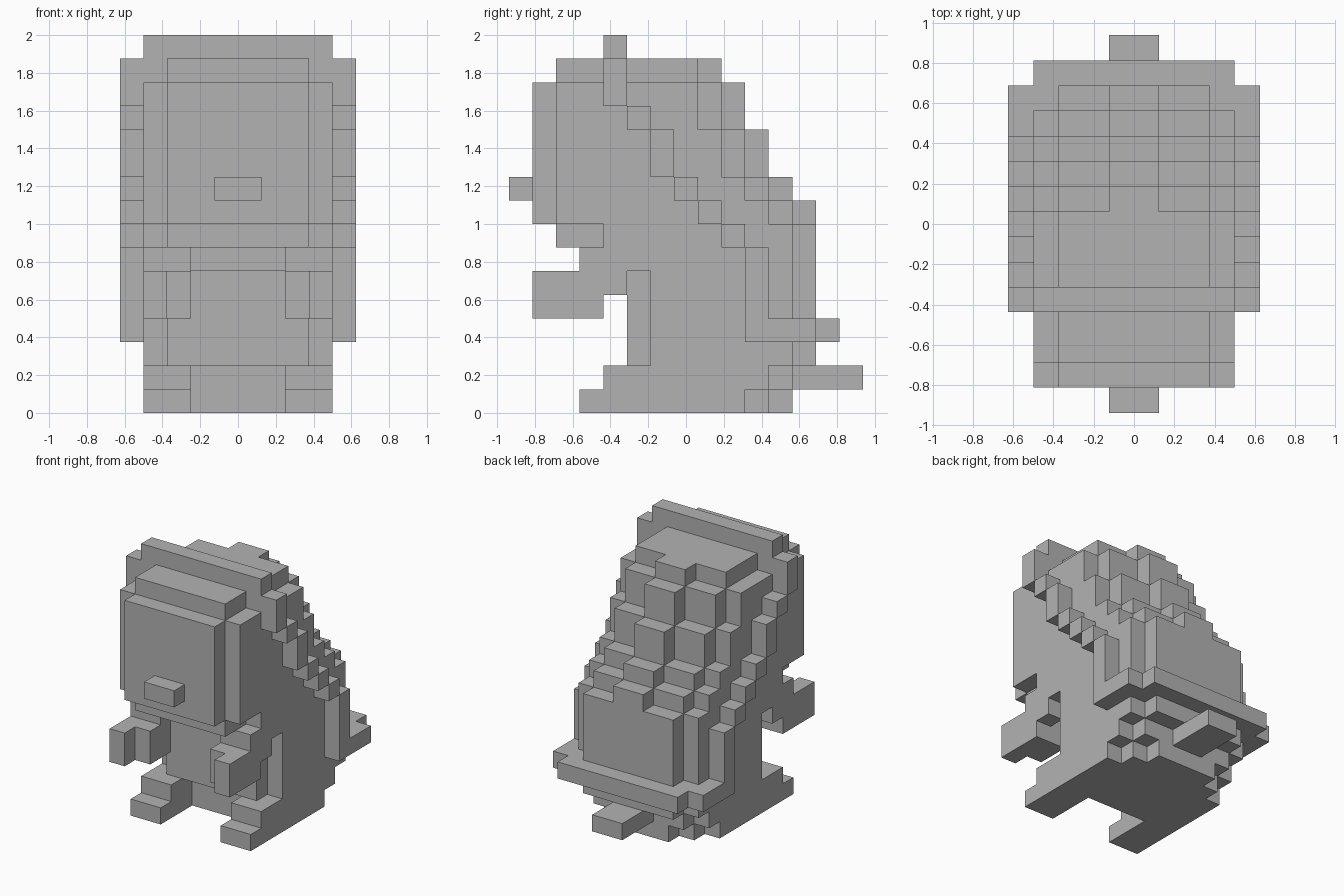
import bpy
import bmesh

UNIT = 0.125        # one block of the grid
Y_FRONT = -7.5      # front end of the grid, in blocks

cube = bpy.data.objects.get("Cube")
if cube:
    bpy.data.objects.remove(cube, do_unlink=True)

grey = bpy.data.materials.new("plain grey")
grey.use_nodes = True
GREY = (0.45, 0.45, 0.45, 1.0)
grey.diffuse_color = GREY
grey.node_tree.nodes["Principled BSDF"].inputs["Base Color"].default_value = GREY


def add_box(bm, x0, x1, y0, y1, z0, z1):
    """Add one box given in block units, with y counted from the front end."""
    made = bmesh.ops.create_cube(bm, size=1.0)
    for v in made["verts"]:
        v.co.x = UNIT * (x1 if v.co.x > 0 else x0)
        v.co.y = UNIT * ((y1 if v.co.y > 0 else y0) + Y_FRONT)
        v.co.z = UNIT * (z1 if v.co.z > 0 else z0)


def make_part(name, boxes):
    """Build a part; boxes that start at the middle span both sides, others are mirrored."""
    bm = bmesh.new()
    for inner, outer, *rest in boxes:
        if inner == 0:
            add_box(bm, -outer, outer, *rest)
        else:
            add_box(bm, inner, outer, *rest)
            add_box(bm, -outer, -inner, *rest)
    mesh = bpy.data.meshes.new(name)
    bm.to_mesh(mesh)
    bm.free()
    mesh.materials.append(grey)
    obj = bpy.data.objects.new(name, mesh)
    bpy.context.collection.objects.link(obj)
    return obj


# Head with a raised face plate, and the nose on it
make_part("head", [(0, 4, 2, 5, 8, 14), (0, 3, 2, 5, 7, 15)])
make_part("face_plate", [(0, 3, 1, 2, 8, 14)])
make_part("nose", [(0, 1, 0, 1, 9, 10)])

# Body: belly, flanks, chest and neck
make_part("body", [
    (0, 3, 5, 10, 2, 6),
    (0, 4, 6, 10, 2, 7),
    (0, 2, 4, 6, 6, 7),
    (0, 4, 4, 10, 7, 8),
])

# Arms: shoulder, elbow, forearm and inner hand
make_part("arms", [
    (2, 4, 3, 6, 6, 7),
    (3, 4, 4, 5, 5, 6),
    (3, 4, 1, 4, 4, 6),
    (2, 3, 2, 4, 4, 6),
])

# Legs with stepped toes
make_part("legs", [(2, 4, 3, 6, 0, 1), (2, 4, 4, 6, 1, 2)])

# Rump with rounded back corners, one step further out per level
rump = []
for level in range(3):
    for step, width in enumerate((4, 3, 2)):
        back = min(10 + level + step, 12 if level < 2 else 13)
        rump.append((0, width, 6, back, level, level + 1))
make_part("rump", rump)
make_part("tail", [(0, 1, 12, 15, 1, 2)])

# Sloping back of the hood: each level steps forward, the middle sticks out most
levels = (4, 8, 9, 10, 12, 14, 15)
columns = {
    1: (13, 13, 12, 11, 10, 9),
    3: (13, 12, 11, 10, 9, 8),
    4: (12, 11, 10, 9, 8),
}
hood = []
for width, backs in columns.items():
    for i, back in enumerate(backs):
        front = 6 if i == 0 else 4
        hood.append((0, width, front, back, levels[i], levels[i + 1]))
make_part("hood", hood)

# Rim of the hood: top bar, then a staircase down each side
rim = [(0, 4, 4, 5, 15, 16), (0, 4, 4, 5, 13, 15)]
heights = (15, 13, 12, 10, 9, 8, 7, 4)
for i in range(len(heights) - 1):
    rim.append((4, 5, 4 + i, 5 + i, heights[i + 1], heights[i]))
make_part("hood_rim", rim)

# Flared hem around the bottom of the hood
make_part("hood_hem", [(0, 5, 10, 13, 3, 4), (0, 4, 6, 14, 3, 4)])
